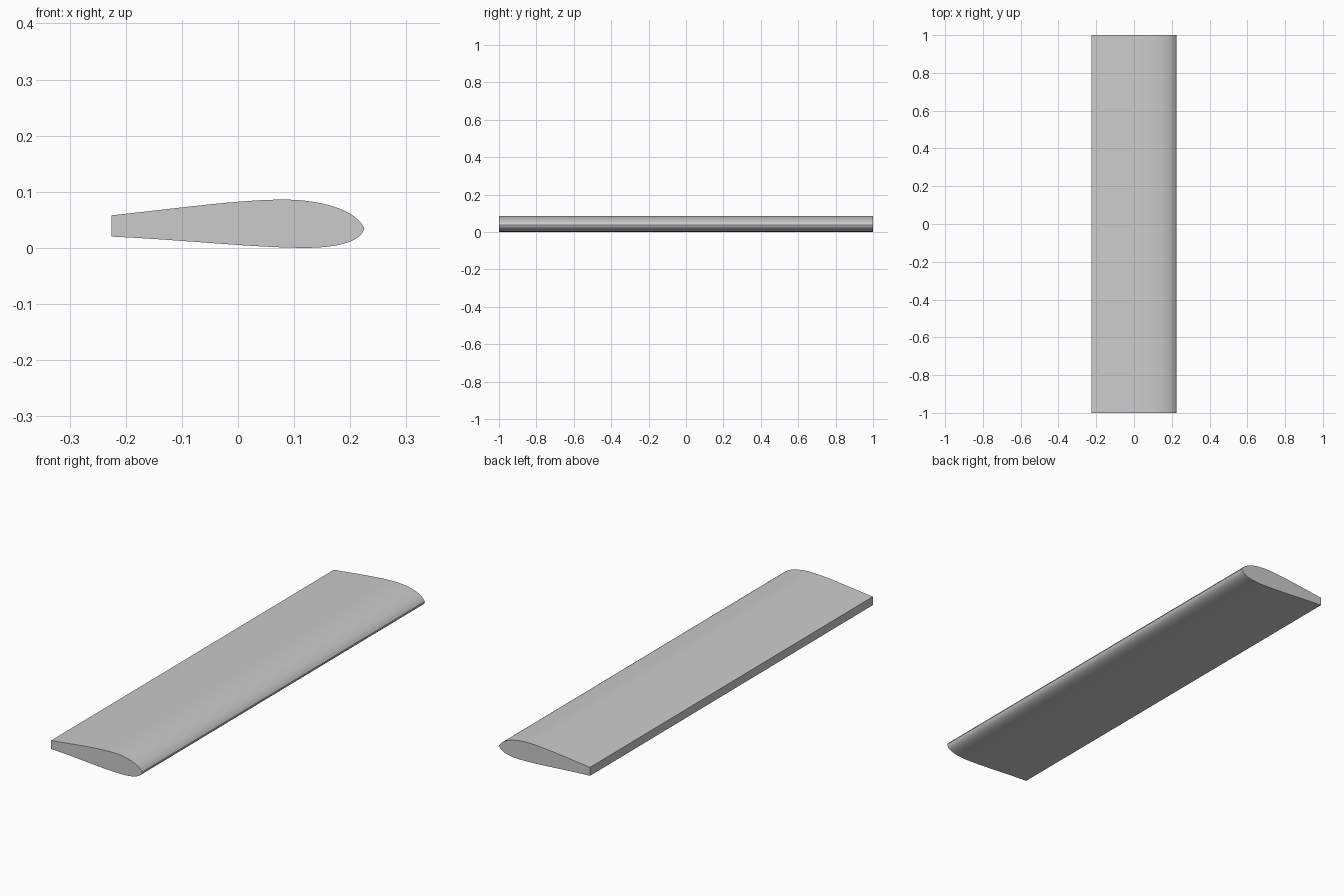
import bpy, bmesh
from mathutils import Vector
from mathutils.geometry import interpolate_bezier

if "Cube" in bpy.data.objects:
    bpy.data.objects.remove(bpy.data.objects["Cube"])

# Airfoil outline as bezier spans in (x, z): blunt tail, over the top, round the nose, back underneath
spans = [
    ((-0.225, 0.058), (-0.12, 0.069), (0.0, 0.086), (0.08, 0.086)),
    ((0.08, 0.086), (0.15, 0.086), (0.208, 0.068), (0.225, 0.036)),
    ((0.225, 0.036), (0.222, 0.012), (0.18, 0.0), (0.12, 0.0)),
    ((0.12, 0.0), (0.03, 0.0), (-0.10, 0.0145), (-0.225, 0.020)),
]
profile = []
for span in spans:
    pts = interpolate_bezier(*[Vector((x, -1.0, z)) for x, z in span], 17)
    profile += pts[1:] if profile else pts

# Extrude the section along y to make the wing blade
bm = bmesh.new()
section = bm.faces.new([bm.verts.new(p) for p in profile])
result = bmesh.ops.extrude_face_region(bm, geom=[section], use_keep_orig=True)
moved = [g for g in result["geom"] if isinstance(g, bmesh.types.BMVert)]
bmesh.ops.translate(bm, verts=moved, vec=(0, 2, 0))
bmesh.ops.recalc_face_normals(bm, faces=bm.faces)

mesh = bpy.data.meshes.new("wing_blade")
bm.to_mesh(mesh)
bm.free()
wing = bpy.data.objects.new("wing_blade", mesh)
bpy.context.collection.objects.link(wing)

# Smooth skin, crisp tail and end caps
bpy.context.view_layer.objects.active = wing
wing.select_set(True)
bpy.ops.object.shade_smooth_by_angle()
